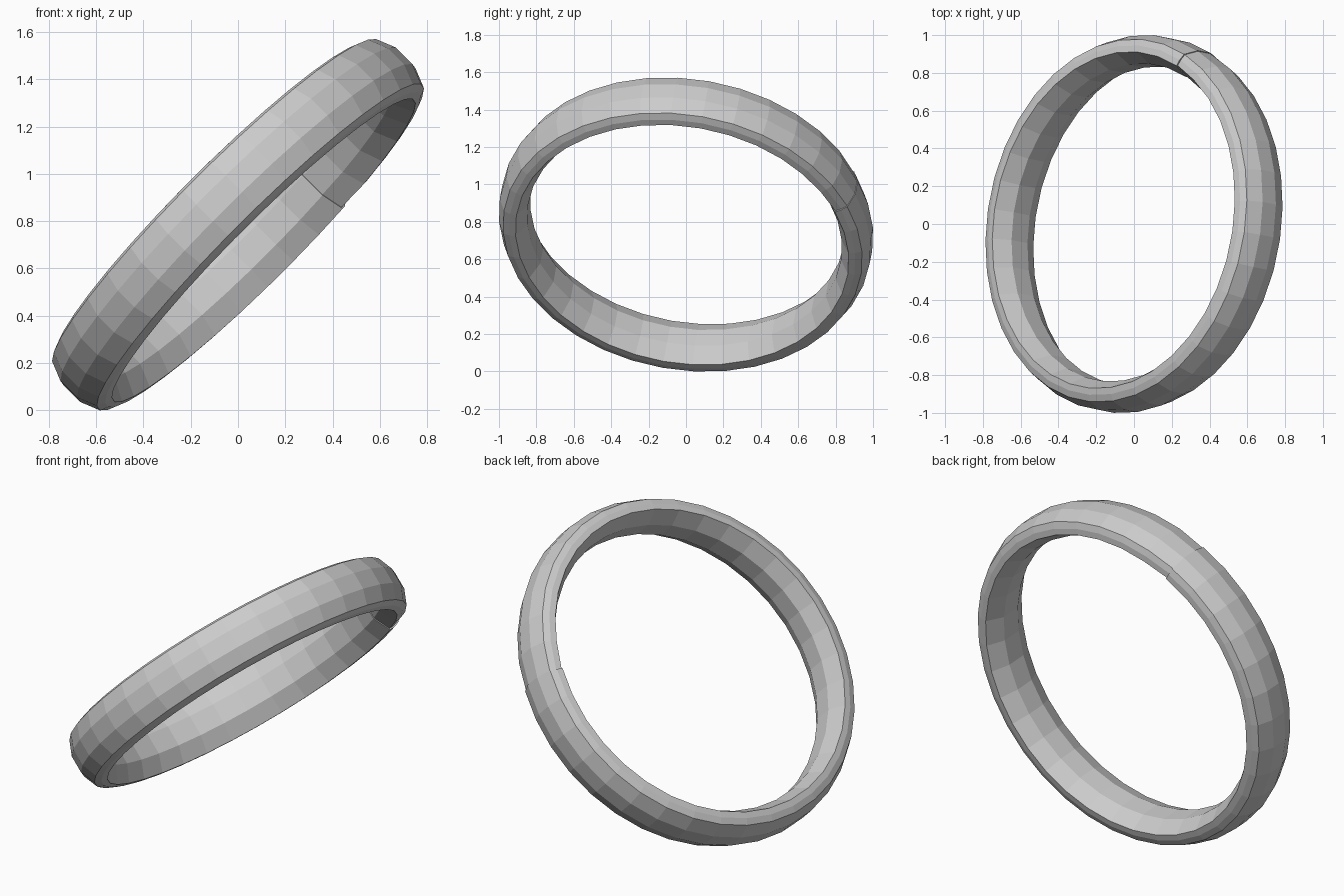
import bpy, bmesh, math
from mathutils import Vector

if "Cube" in bpy.data.objects:
    bpy.data.objects.remove(bpy.data.objects["Cube"])

SEGMENTS = 36
# Half of the cross-section (radius, height): outer crown round to the inner bore
half = [(1.004, 0.05), (0.97, 0.135), (0.935, 0.15), (0.90, 0.155), (0.85, 0.06)]
profile = half + [(r, -h) for r, h in reversed(half)]

# Tilted ring frame: axis plus two in-plane directions, starting at the seam
axis = Vector((-0.7, 0.135, 0.7)).normalized()
u = Vector((0.36, 0.88, 0.19))
u = (u - axis * u.dot(axis)).normalized()
v = axis.cross(u)
centre = Vector((0, 0, 0.79))

bm = bmesh.new()
rings = []
for i in range(SEGMENTS + 1):
    a = 2 * math.pi * i / SEGMENTS
    d = u * math.cos(a) + v * math.sin(a)
    # Last section is slightly slimmer, leaving the fine seam step
    k = 0.95 if i == SEGMENTS else 1.0
    rings.append([bm.verts.new(centre + d * (0.93 + (r - 0.93) * k) + axis * h * k)
                  for r, h in profile])

# Skin the band between neighbouring sections
n = len(profile)
for a, b in zip(rings, rings[1:]):
    for j in range(n):
        bm.faces.new((a[j], a[(j + 1) % n], b[(j + 1) % n], b[j]))
# Close both ends at the seam
bm.faces.new(rings[0])
bm.faces.new(rings[-1])
bmesh.ops.recalc_face_normals(bm, faces=bm.faces)

# Rest exactly on the floor
low = min(p.co.z for p in bm.verts)
bmesh.ops.translate(bm, verts=bm.verts, vec=(0, 0, -low))

mesh = bpy.data.meshes.new("ring_band")
bm.to_mesh(mesh)
bm.free()
bpy.context.collection.objects.link(bpy.data.objects.new("ring_band", mesh))
